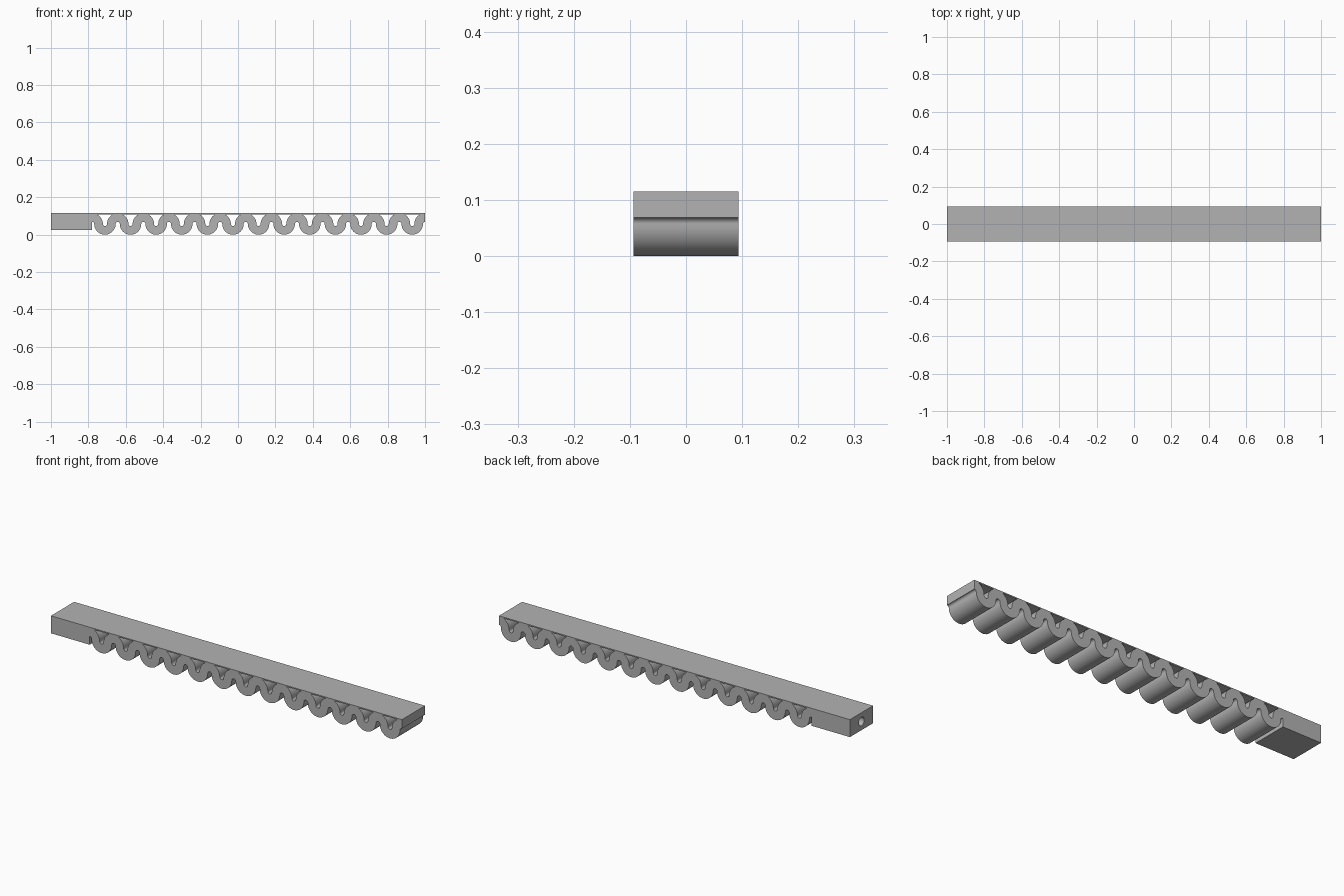
import bpy, bmesh, math

cube = bpy.data.objects.get("Cube")
if cube:
    bpy.data.objects.remove(cube, do_unlink=True)

HALF_W = 0.094       # half width in y
TOP = 0.115
BLOCK_END = -0.78
VALLEYS = 13
SEGS = 24            # segments per half circle

grey = bpy.data.materials.new("light grey rubber")
grey.use_nodes = True
grey.diffuse_color = (0.45, 0.45, 0.45, 1)
grey.node_tree.nodes["Principled BSDF"].inputs["Base Color"].default_value = (0.45, 0.45, 0.45, 1)


def make_object(name, bm):
    bmesh.ops.recalc_face_normals(bm, faces=bm.faces)
    mesh = bpy.data.meshes.new(name)
    bm.to_mesh(mesh)
    bm.free()
    mesh.materials.append(grey)
    obj = bpy.data.objects.new(name, mesh)
    bpy.context.collection.objects.link(obj)
    return obj


def select_only(obj):
    bpy.ops.object.select_all(action='DESELECT')
    obj.select_set(True)
    bpy.context.view_layer.objects.active = obj


def extrude_y(bm):
    """Extrude flat faces lying at the front through the full width."""
    out = bmesh.ops.extrude_face_region(bm, geom=bm.faces[:], use_keep_orig=True)
    moved = [g for g in out["geom"] if isinstance(g, bmesh.types.BMVert)]
    bmesh.ops.translate(bm, verts=moved, vec=(0, 2 * HALF_W, 0))


# Solid end block and the thin top sheet, as one profile
bm = bmesh.new()
sheet = TOP - 0.006
profile = [(-1, 0.025), (BLOCK_END, 0.025), (BLOCK_END, sheet),
           (1, sheet), (1, TOP), (-1, TOP)]
bm.faces.new([bm.verts.new((x, -HALF_W, z)) for x, z in profile])
extrude_y(bm)
body = make_object("end_block_and_top_sheet", bm)

# Air inlet bored into the end block
bpy.ops.mesh.primitive_cylinder_add(vertices=32, radius=0.022, depth=0.36,
                                    location=(-1, 0, 0.07),
                                    rotation=(0, math.pi / 2, 0))
bore = bpy.context.object
bore.name = "inlet_cutter"
bore.hide_render = True
bore.data.materials.append(grey)
cut = body.modifiers.new("inlet", 'BOOLEAN')
cut.operation = 'DIFFERENCE'
cut.solver = 'EXACT'
cut.object = bore
select_only(body)
bpy.ops.object.modifier_apply(modifier=cut.name)
bpy.data.objects.remove(bore, do_unlink=True)

# Corrugated wall: half circles alternating crest and trough
period = (1 - BLOCK_END) / VALLEYS
radius = period / 4
mid_z = (TOP - 0.0004) / 2
half_t = mid_z - radius

bm = bmesh.new()
pairs = []
for i in range(2 * VALLEYS * SEGS + 1):
    a = i / SEGS + 0.5                    # half circles travelled, from a crest
    n = min(int(a), 2 * VALLEYS)
    angle = math.pi * (1 - (a - n))
    side = 1 if n % 2 == 0 else -1        # crest or trough
    cx = BLOCK_END + n * period / 2
    pair = []
    for r in (radius + side * half_t, radius - side * half_t):
        pair.append(bm.verts.new((cx + r * math.cos(angle), -HALF_W,
                                  mid_z + side * r * math.sin(angle))))
    pairs.append(pair)
for (a, b), (c, d) in zip(pairs, pairs[1:]):
    bm.faces.new((a, b, d, c))
extrude_y(bm)
wall = make_object("corrugated_wall", bm)

for obj in (body, wall):
    select_only(obj)
    bpy.ops.object.shade_smooth_by_angle(angle=math.radians(30))
